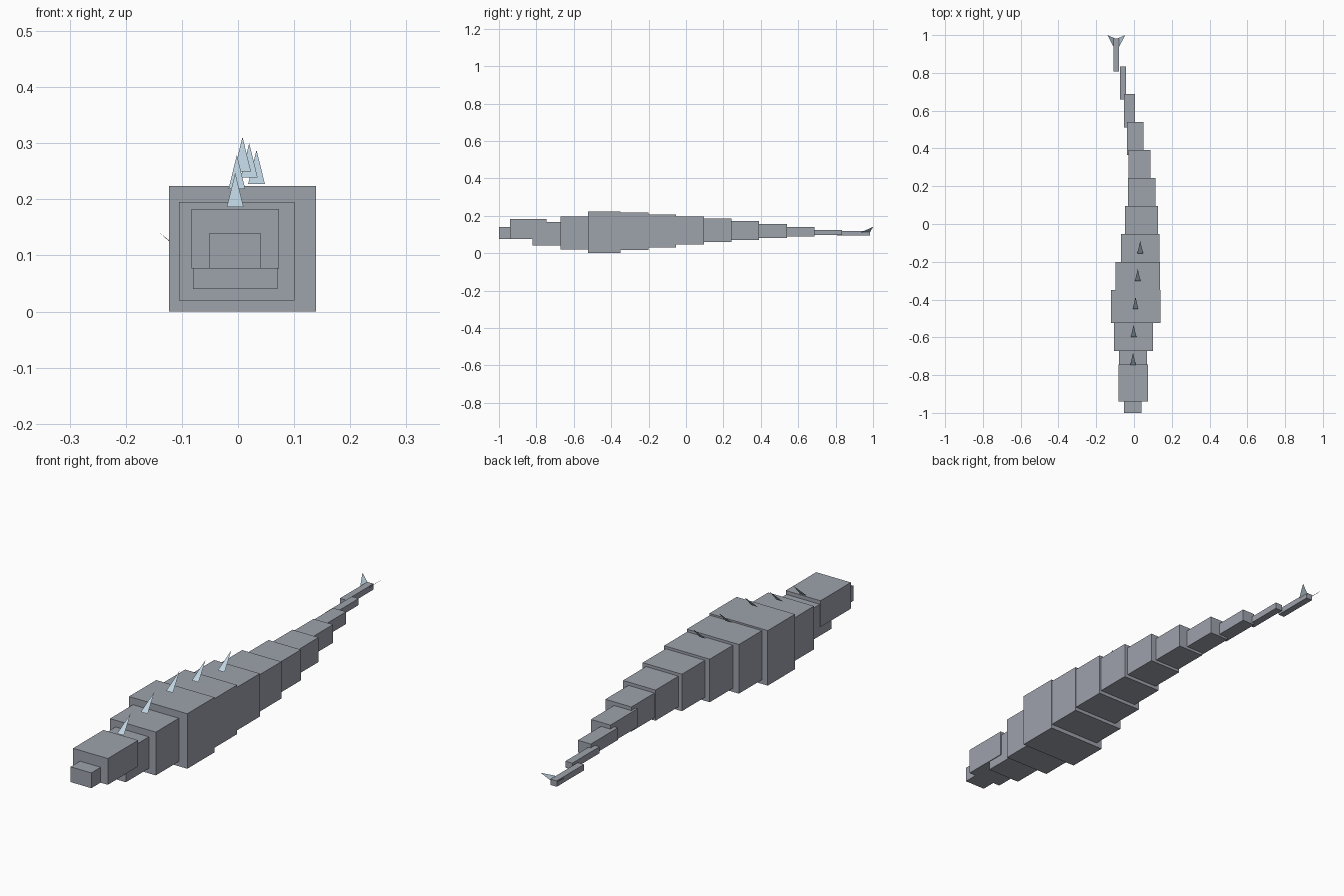
import bpy

if "Cube" in bpy.data.objects:
    bpy.data.objects.remove(bpy.data.objects["Cube"])


def material(name, rgb):
    m = bpy.data.materials.new(name)
    m.diffuse_color = (*rgb, 1)
    m.use_nodes = True
    m.node_tree.nodes["Principled BSDF"].inputs["Base Color"].default_value = m.diffuse_color
    return m


HIDE = material("slate_hide", (0.34, 0.36, 0.41))
FIN = material("pale_blue_fin", (0.52, 0.66, 0.75))


def box(name, x0, x1, y0, y1, z0, z1):
    bpy.ops.mesh.primitive_cube_add(
        size=1, location=((x0 + x1) / 2, (y0 + y1) / 2, (z0 + z1) / 2))
    ob = bpy.context.object
    ob.name = name
    ob.scale = (x1 - x0, y1 - y0, z1 - z0)
    ob.data.materials.append(HIDE)
    return ob


def triangle(name, pts):
    me = bpy.data.meshes.new(name)
    me.from_pydata(pts, [], [(0, 1, 2)])
    me.materials.append(FIN)
    ob = bpy.data.objects.new(name, me)
    bpy.context.collection.objects.link(ob)
    return ob


# Head and snout
box("snout", -0.052, 0.041, -1.0, -0.90, 0.077, 0.139)
box("head", -0.083, 0.073, -0.94, -0.745, 0.0765, 0.183)

# Overlapping body segments: centre x, width, centre z (height follows width)
PITCH, LENGTH, START = 0.148, 0.175, -0.82
SEGMENTS = [
    (-0.005, 0.150, 0.104), (-0.002, 0.206, 0.1075), (0.008, 0.262, 0.112),
    (0.020, 0.234, 0.117), (0.033, 0.205, 0.119), (0.040, 0.176, 0.121),
    (0.040, 0.146, 0.122), (0.030, 0.117, 0.121), (0.006, 0.087, 0.119),
    (-0.024, 0.058, 0.115), (-0.058, 0.031, 0.111), (-0.0935, 0.028, 0.106),
]
for i, (cx, w, cz) in enumerate(SEGMENTS):
    y = START + i * PITCH
    h = w * 0.853
    box(f"body_segment_{i + 1}", cx - w / 2, cx + w / 2, y, y + LENGTH,
        cz - h / 2, cz + h / 2)

# Thin dorsal spikes leaning backwards
SPIKE_BASES = [0.186, 0.218, 0.250, 0.239, 0.227]
for i, z in enumerate(SPIKE_BASES):
    cx = SEGMENTS[i][0]
    y = START + i * PITCH + LENGTH / 2
    triangle(f"dorsal_spike_{i + 1}", [
        (cx - 0.015, y - 0.0145, z), (cx + 0.015, y - 0.0145, z),
        (cx, y + 0.051, z + 0.061)])

# Pair of tail flukes
for side, name in ((-1, "left_tail_fluke"), (1, "right_tail_fluke")):
    cx = -0.0935
    triangle(name, [
        (cx + side * 0.008, 0.925, 0.106), (cx + side * 0.001, 0.98, 0.104),
        (cx + side * 0.047, 1.0, 0.141)])
